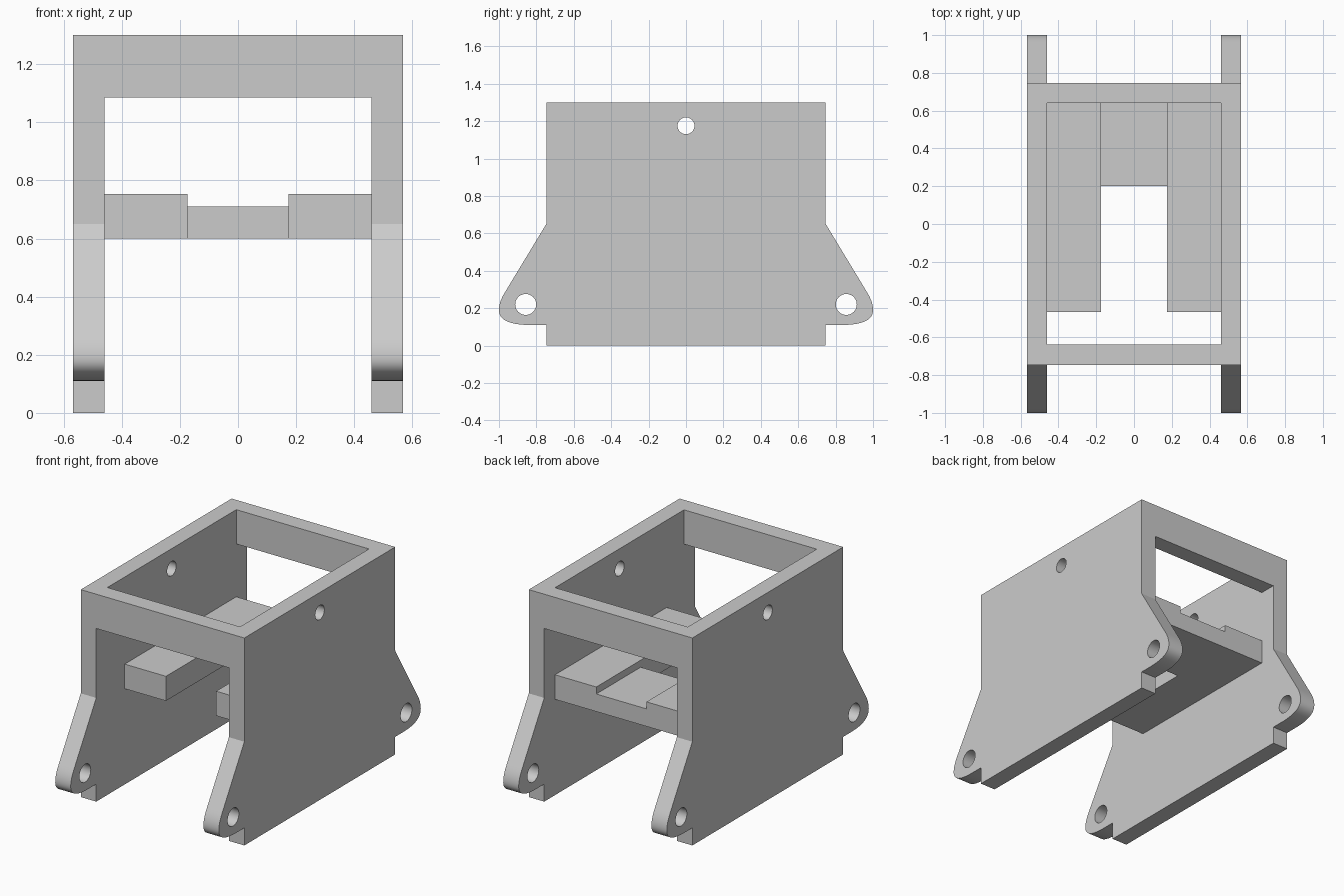
import bpy, bmesh, math
from mathutils import Matrix, Vector
from mathutils.geometry import interpolate_bezier

default = bpy.data.objects.get("Cube")
if default:
    bpy.data.objects.remove(default, do_unlink=True)

grey = bpy.data.materials.new("light grey")
grey.use_nodes = True
grey.diffuse_color = (0.6, 0.6, 0.6, 1)
grey.node_tree.nodes["Principled BSDF"].inputs["Base Color"].default_value = grey.diffuse_color


def add_object(name, bm):
    bmesh.ops.recalc_face_normals(bm, faces=bm.faces)
    mesh = bpy.data.meshes.new(name)
    bm.to_mesh(mesh)
    bm.free()
    mesh.materials.append(grey)
    obj = bpy.data.objects.new(name, mesh)
    bpy.context.collection.objects.link(obj)
    return obj


def box(name, x, y, z):
    bm = bmesh.new()
    bmesh.ops.create_cube(bm, size=1)
    for v in bm.verts:
        v.co = [r[0] + (c + 0.5) * (r[1] - r[0]) for c, r in zip(v.co, (x, y, z))]
    return add_object(name, bm)


def cross_pin(name, y, z, radius):
    bm = bmesh.new()
    bmesh.ops.create_cone(bm, cap_ends=True, segments=40, radius1=radius, radius2=radius, depth=2,
                          matrix=Matrix.Translation((0, y, z)) @ Matrix.Rotation(math.pi / 2, 4, "Y"))
    return add_object(name, bm)


def cut(obj, cutters):
    for cutter in cutters:
        cutter.hide_render = True
        mod = obj.modifiers.new("cut", "BOOLEAN")
        mod.operation, mod.solver, mod.object = "DIFFERENCE", "EXACT", cutter
    graph = bpy.context.evaluated_depsgraph_get()
    mesh = bpy.data.meshes.new_from_object(obj.evaluated_get(graph))
    obj.modifiers.clear()
    obj.data = mesh
    for cutter in cutters:
        bpy.data.objects.remove(cutter, do_unlink=True)
    bpy.ops.object.select_all(action="DESELECT")
    obj.select_set(True)
    bpy.context.view_layer.objects.active = obj
    bpy.ops.object.shade_smooth_by_angle(angle=math.radians(25))


HALF, INNER, END = 0.567, 0.46, 0.747

# Side outline: straight body with a rounded mounting ear at each end
tip = Vector((1.0, 0.19))
ear = interpolate_bezier(Vector((0.965, 0.29)), Vector((0.985, 0.258)), Vector((1.0, 0.225)), tip, 9)
ear += interpolate_bezier(tip, Vector((1.0, 0.13)), Vector((0.93, 0.112)), Vector((0.84, 0.11)), 14)[1:]
half = [(END, 1.3), (END, 0.65)] + [tuple(p) for p in ear] + [(END, 0.11), (END, 0)]
outline = half + [(-y, z) for y, z in reversed(half)]

bm = bmesh.new()
face = bm.faces.new([bm.verts.new((-HALF, y, z)) for y, z in outline])
grown = bmesh.ops.extrude_face_region(bm, geom=[face])["geom"]
bmesh.ops.translate(bm, vec=(2 * HALF, 0, 0), verts=[g for g in grown if isinstance(g, bmesh.types.BMVert)])
frame = add_object("bracket_frame", bm)

# Hollow the frame and drill the pivot holes
cut(frame, [
    box("channel_cutter", (-INNER, INNER), (-2, 2), (-1, 1.085)),
    box("top_opening_cutter", (-INNER, INNER), (-0.637, 0.64), (0.9, 2)),
    cross_pin("top_hole_cutter", 0, 1.175, 0.045),
    cross_pin("front_hole_cutter", -0.857, 0.22, 0.056),
    cross_pin("back_hole_cutter", 0.857, 0.22, 0.056),
])

# Inner shelf: two arms joined by a lower bridge at the back
shelf = box("inner_shelf", (-INNER, INNER), (-0.465, 0.64), (0.6, 0.754))
cut(shelf, [
    box("slot_cutter", (-0.174, 0.174), (-1, 0.2), (0, 1)),
    box("step_cutter", (-0.174, 0.174), (0.1, 1), (0.71, 1)),
])
